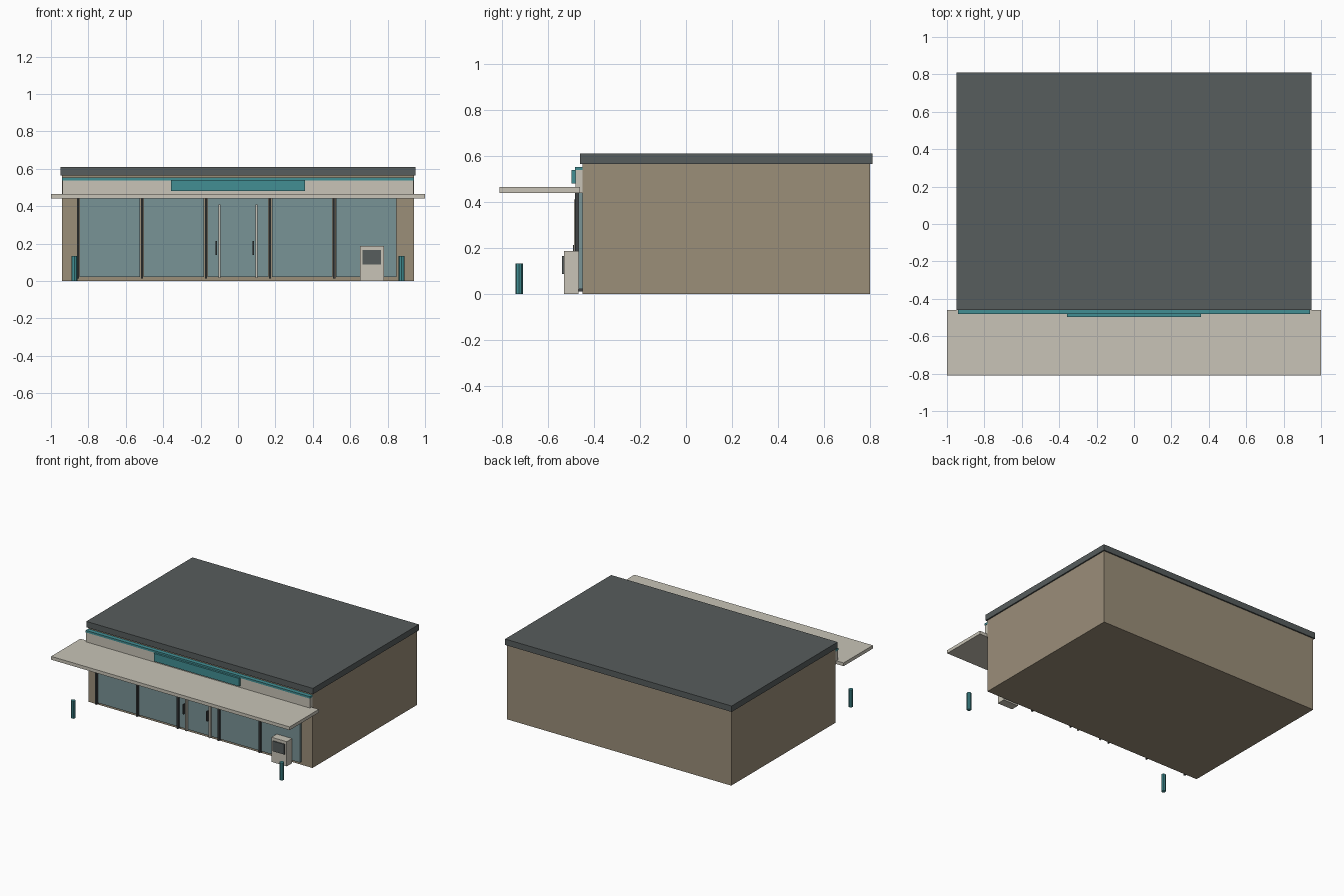
import bpy, bmesh, math
from mathutils import Matrix

if "Cube" in bpy.data.objects:
    bpy.data.objects.remove(bpy.data.objects["Cube"])


def lin(c):
    c /= 255
    return c / 12.92 if c <= 0.04045 else ((c + 0.055) / 1.055) ** 2.4


def material(name, r, g, b):
    m = bpy.data.materials.new(name)
    m.diffuse_color = (lin(r), lin(g), lin(b), 1)
    m.use_nodes = True
    m.node_tree.nodes["Principled BSDF"].inputs["Base Color"].default_value = m.diffuse_color
    return m


TAN = material("tan wall", 155, 142, 121)
CREAM = material("cream", 200, 196, 183)
GREY = material("slate grey", 87, 93, 93)
TEAL = material("teal", 66, 143, 148)
GLASS = material("blue grey glass", 121, 147, 150)
DARK = material("dark frame", 62, 65, 66)


def finish(name, bm, mat):
    me = bpy.data.meshes.new(name)
    bm.to_mesh(me)
    bm.free()
    me.materials.append(mat)
    bpy.context.collection.objects.link(bpy.data.objects.new(name, me))


def box(name, mat, x0, x1, y0, y1, z0, z1):
    bm = bmesh.new()
    m = Matrix.Translation(((x0 + x1) / 2, (y0 + y1) / 2, (z0 + z1) / 2))
    m = m @ Matrix.Diagonal((x1 - x0, y1 - y0, z1 - z0, 1))
    bmesh.ops.create_cube(bm, size=1, matrix=m)
    finish(name, bm, mat)


def post(name, mat, x, y, r, h):
    bm = bmesh.new()
    bmesh.ops.create_cone(bm, cap_ends=True, segments=8, radius1=r, radius2=r,
                          depth=h, matrix=Matrix.Translation((x, y, h / 2)))
    finish(name, bm, mat)


# Building shell, roof and canopy
box("building_body", TAN, -0.94, 0.94, -0.45, 0.80, 0, 0.565)
box("roof_slab", GREY, -0.95, 0.95, -0.46, 0.81, 0.565, 0.61)
box("canopy", CREAM, -1, 1, -0.81, -0.46, 0.44, 0.465)

# Fascia above the canopy, with stripe and blank sign panel
box("fascia", CREAM, -0.938, 0.938, -0.479, -0.449, 0.44, 0.54)
box("fascia_stripe", TEAL, -0.94, 0.94, -0.482, -0.449, 0.538, 0.553)
box("sign_panel", TEAL, -0.357, 0.357, -0.497, -0.478, 0.48, 0.54)

# Shop windows and mullions
for i in range(5):
    c = (i - 2) * 0.3425
    box(f"window_pane_{i}", GLASS, c - 0.162, c + 0.162, -0.467, -0.449, 0.022, 0.44)
    e = c - 0.171
    box(f"mullion_{i}", DARK, e - 0.006, e + 0.006, -0.482, -0.449, 0.012, 0.44)

# Door stiles and handles
for i, s in enumerate((-1, 1)):
    x = s * 0.099
    box(f"door_stile_{i}", CREAM, x - 0.005, x + 0.005, -0.486, -0.449, 0.015, 0.41)
    h = x - 0.018
    box(f"door_handle_{i}", DARK, h - 0.004, h + 0.004, -0.491, -0.465, 0.14, 0.213)

# Kiosk with screen
box("kiosk", CREAM, 0.652, 0.78, -0.53, -0.466, 0, 0.187)
box("kiosk_screen", GREY, 0.666, 0.764, -0.538, -0.529, 0.088, 0.165)

# Bollards
for i, s in enumerate((-1, 1)):
    post(f"bollard_{i}", TEAL, s * 0.875, -0.725, 0.016, 0.133)
